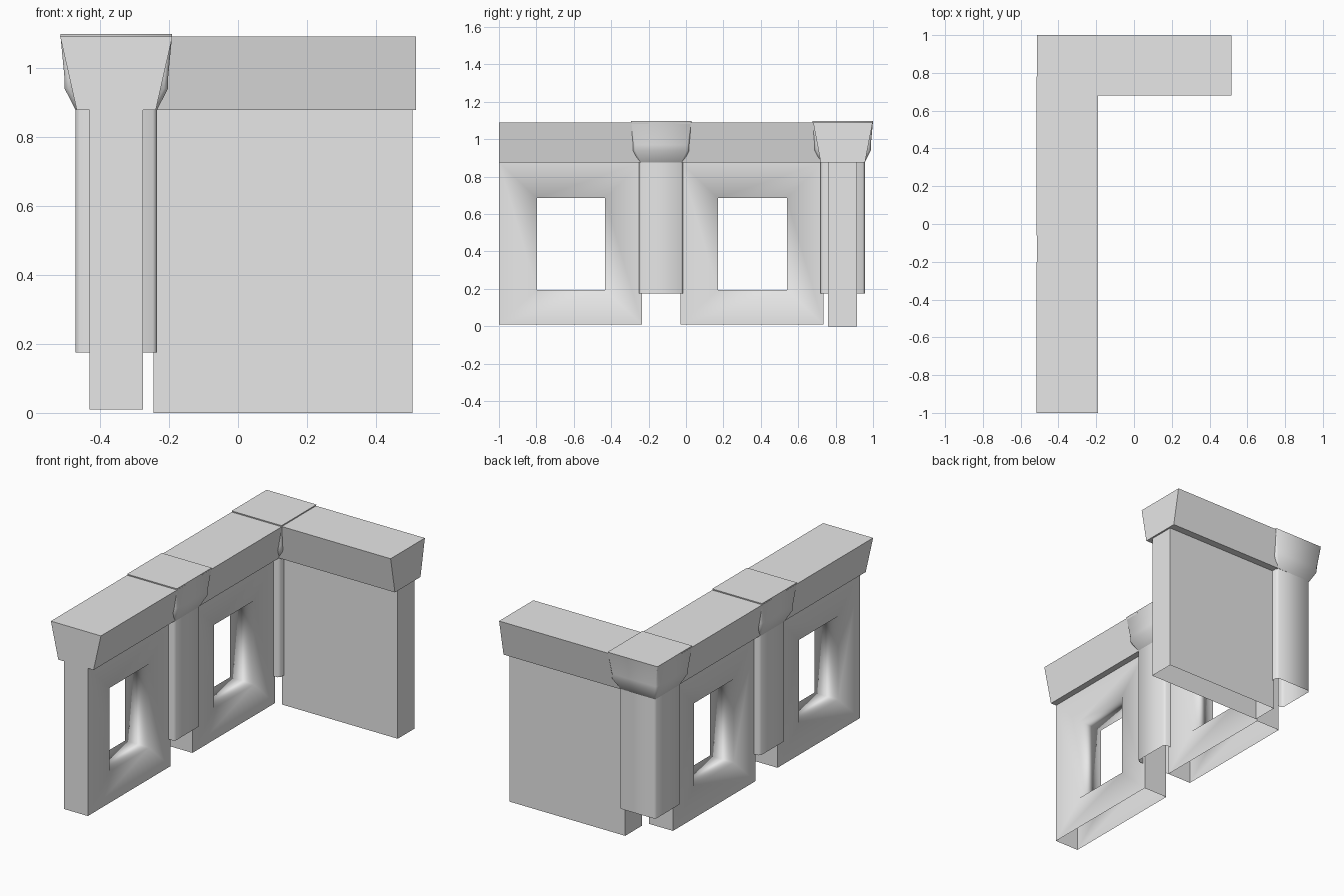
import bpy
import bmesh

cube = bpy.data.objects.get("Cube")
if cube:
    bpy.data.objects.remove(cube, do_unlink=True)

stone = bpy.data.materials.new("grey stone")
stone.use_nodes = True
GREY = (0.8, 0.8, 0.8, 1)
stone.diffuse_color = GREY
stone.node_tree.nodes["Principled BSDF"].inputs["Base Color"].default_value = GREY


def finish(bm, name, open_bottom):
    """Orient the faces, open the underside if wanted and link the object."""
    bmesh.ops.recalc_face_normals(bm, faces=bm.faces)
    if open_bottom:
        low = min(v.co.z for v in bm.verts)
        under = [f for f in bm.faces if all(v.co.z < low + 1e-4 for v in f.verts)]
        bmesh.ops.delete(bm, geom=under, context="FACES_ONLY")
    mesh = bpy.data.meshes.new(name)
    bm.to_mesh(mesh)
    bm.free()
    mesh.materials.append(stone)
    obj = bpy.data.objects.new(name, mesh)
    bpy.context.scene.collection.objects.link(obj)
    return obj


def rect(x0, x1, y0, y1, c=0.0):
    """Rectangle outline, with its corners cut by c when c is above zero."""
    if not c:
        return [(x0, y0), (x1, y0), (x1, y1), (x0, y1)]
    return [(x0 + c, y0), (x1 - c, y0), (x1, y0 + c), (x1, y1 - c),
            (x1 - c, y1), (x0 + c, y1), (x0, y1 - c), (x0, y0 + c)]


def loft(name, levels, open_bottom=False, smooth=False, sharp_levels=()):
    """Stack outlines given as (z, outline) into a solid."""
    bm = bmesh.new()
    rings = [[bm.verts.new((x, y, z)) for x, y in outline] for z, outline in levels]
    n = len(rings[0])
    for a, b in zip(rings, rings[1:]):
        for i in range(n):
            j = (i + 1) % n
            bm.faces.new((a[i], a[j], b[j], b[i])).smooth = smooth
    bm.faces.new(rings[0])
    bm.faces.new(rings[-1])
    for level in sharp_levels:
        ring = set(rings[level])
        for e in bm.edges:
            if set(e.verts) <= ring:
                e.smooth = False
    return finish(bm, name, open_bottom)


WALL_X = (-0.43, -0.275)
TOP = 0.877


def window_wall(name, y0, y1, wy0, wy1):
    """Wall with a window hole whose reveal shades softly into the faces."""
    bm = bmesh.new()
    outer, inner = [], []
    for x in WALL_X:
        outer.append([bm.verts.new((x, y, z)) for y, z in rect(y0, y1, 0.01, TOP)])
        inner.append([bm.verts.new((x, y, z)) for y, z in rect(wy0, wy1, 0.195, 0.685)])
    for i in range(4):
        j = (i + 1) % 4
        for s in range(2):
            bm.faces.new((outer[s][i], outer[s][j], inner[s][j], inner[s][i]))
        for loop in (outer, inner):
            bm.faces.new((loop[0][i], loop[0][j], loop[1][j], loop[1][i]))
    for f in bm.faces:
        f.smooth = True
    rim = set(outer[0] + outer[1])
    for e in bm.edges:
        e.smooth = not set(e.verts) <= rim
    return finish(bm, name, True)


# Walls
window_wall("front_window_wall", -1.0, -0.235, -0.797, -0.433)
window_wall("rear_window_wall", -0.03, 0.735, 0.171, 0.539)
plain = rect(-0.245, 0.505, 0.76, 0.914)
loft("back_wall", [(0, plain), (TOP, plain)], open_bottom=True)

# Flared copings on top of the walls
for name, y0, y1 in (("front_coping", -1.0, -0.2), ("rear_coping", -0.06, 0.78)):
    loft(name, [(TOP, rect(-0.467, -0.238, y0, y1)),
                (1.09, rect(-0.515, -0.19, y0, y1))])
loft("back_coping", [(TOP, rect(-0.3, 0.515, 0.72, 0.957)),
                     (1.09, rect(-0.3, 0.515, 0.68, 0.998))])

# Pillars with flared capitals: height, half width, corner cut
PROFILE = [(0.175, 0.118, 0.012), (0.877, 0.118, 0.012), (0.94, 0.15, 0.012),
           (0.97, 0.15, 0.01), (1.097, 0.162, 0.002)]
PX = -0.3525
for name, py in (("middle_pillar", -0.133), ("corner_pillar", 0.838)):
    loft(name, [(z, rect(PX - h, PX + h, py - h, py + h, c)) for z, h, c in PROFILE],
         open_bottom=True, smooth=True, sharp_levels=(1, 4))
